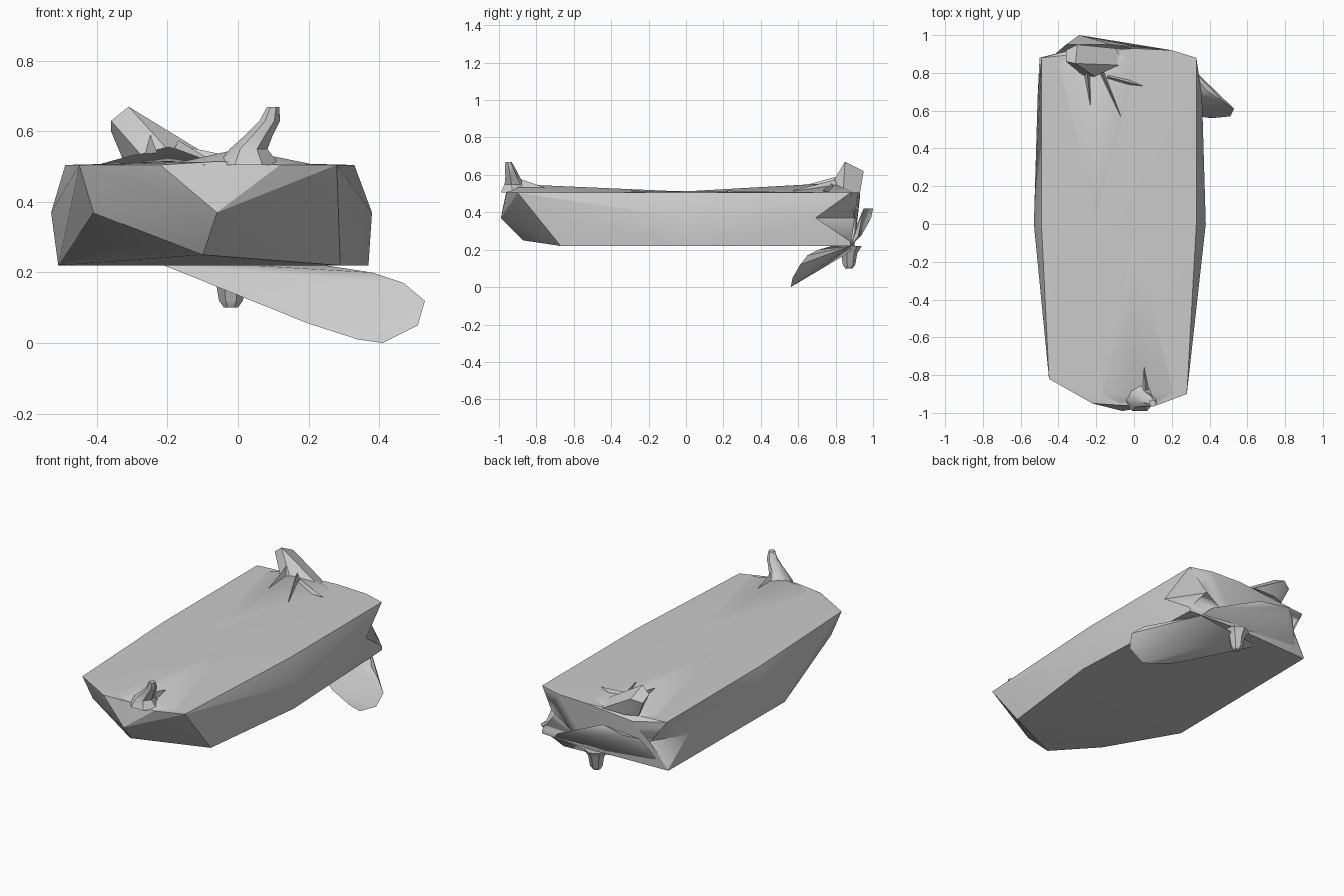
import bpy, bmesh, math
from mathutils import Vector

cube = bpy.data.objects.get("Cube")
if cube:
    bpy.data.objects.remove(cube, do_unlink=True)

grey = bpy.data.materials.new("plain grey")
grey.use_nodes = True
COLOUR = (0.6, 0.6, 0.6, 1)
grey.diffuse_color = COLOUR
grey.node_tree.nodes["Principled BSDF"].inputs["Base Color"].default_value = COLOUR

# Heights of the block's underside, side bulge and upper edge
low, mid, top = 0.22, 0.37, 0.505
crown = top + 0.01
# Sides of the block at the underside, bulge and upper edge
right_low, right_mid, right_top = -0.51, -0.53, -0.49
left_low, left_mid, left_top = 0.37, 0.38, 0.33
# Depths of the front corners and the rear corners
front, rear = -0.9, 0.88


def add_object(name, bm, smooth):
    """Turn a bmesh into a grey object, smooth below the given angle."""
    bmesh.ops.recalc_face_normals(bm, faces=bm.faces)
    mesh = bpy.data.meshes.new(name)
    bm.to_mesh(mesh)
    bm.free()
    mesh.materials.append(grey)
    obj = bpy.data.objects.new(name, mesh)
    bpy.context.collection.objects.link(obj)
    bpy.ops.object.select_all(action="DESELECT")
    obj.select_set(True)
    bpy.context.view_layer.objects.active = obj
    bpy.ops.object.shade_smooth_by_angle(angle=math.radians(smooth))
    return obj


def hull(name, points, smooth=30):
    """Faceted lump wrapped around a few points."""
    bm = bmesh.new()
    for p in points:
        bm.verts.new(p)
    out = bmesh.ops.convex_hull(bm, input=bm.verts)
    spare = {g for g in out["geom_interior"] + out["geom_unused"]
             if isinstance(g, bmesh.types.BMVert)}
    bmesh.ops.delete(bm, geom=list(spare), context="VERTS")
    return add_object(name, bm, smooth)


def stub(name, stations, sides=7):
    """Tapered tube through (centre, radius) stations."""
    bm = bmesh.new()
    rings = []
    for centre, radius in stations:
        ring = bmesh.ops.create_circle(bm, segments=sides, radius=radius)["verts"]
        bmesh.ops.translate(bm, verts=ring, vec=centre)
        rings.append(ring)
    for lower, upper in zip(rings, rings[1:]):
        for i in range(sides):
            j = (i + 1) % sides
            bm.faces.new((lower[i], lower[j], upper[j], upper[i]))
    bm.faces.new(rings[0])
    bm.faces.new(rings[-1])
    return add_object(name, bm, smooth=40)


# Long block with a pointed, undercut front and bulging sides
upper_face = [
    (-0.45, -0.82, top), (-0.22, -0.95, top), (-0.06, -0.96, crown), (0.12, -0.96, top),
    (0.28, front, top), (left_top, 0, top), (left_top, rear, top),
    (0.2, 0.92, top), (0, 0.93, top), (right_top, rear, top), (right_top, 0, top),
    (-0.1, 0, crown),
]
bulge = [
    (-0.06, -0.99, mid), (-0.41, -0.78, mid), (0.3, -0.68, mid),
    (right_mid, 0, mid), (left_mid, 0, mid),
    (right_low, 0.68, mid), (0.36, 0.68, mid), (-0.3, 0.93, 0.48),
]
underside = [
    (-0.1, -0.87, low + 0.03), (-0.33, -0.67, low + 0.05), (0.29, -0.67, low),
    (right_low, -0.2, low), (left_low, 0, low),
    (-0.5, rear, low), (left_top, rear, low), (0, 0.9, low),
]
body = hull("block_body", upper_face + bulge + underside, smooth=20)

# Triangular notches at the two rear side edges
for side, x, out in (("right", right_top, -1), ("left", left_top, 1)):
    notch = hull(side + "_notch_cutter", [
        (x, rear, top), (x + out * 0.01, rear, low + 0.01), (x + out * 0.03, 0.69, mid),
        (x - out * 0.11, 0.9, mid), (x + out * 0.12, 0.98, mid),
    ])
    notch.hide_render = True
    notch.hide_viewport = True
    cut = body.modifiers.new(side + "_notch", "BOOLEAN")
    cut.operation = "DIFFERENCE"
    cut.object = notch

# Low swellings of the upper face, each from a peak near a horn to a long tail
for name, x, y, inward, peak in (
    ("front_swelling", 0, -0.9, 1, 0.55),
    ("rear_swelling", -0.2, 0.85, -1, 0.56),
):
    hull(name, [
        (x, y, peak), (x, y + inward * 0.25, top + 0.03), (x, y + inward * 0.8, crown),
        (x - 0.2, y, top), (x + 0.22, y, top),
        (x - 0.1, y - inward * 0.06, top), (x + 0.1, y - inward * 0.06, top),
    ])

# Ridge across the rear face
hull("rear_ridge", [
    (-0.36, 0.95, 0.4), (-0.29, 1, 0.42), (-0.27, 0.99, mid), (-0.12, 0.95, 0.42),
    (-0.44, rear, low + 0.04), (0.2, 0.92, low + 0.05), (-0.1, 0.94, low + 0.06),
    (-0.1, rear, low), (0.25, rear, low),
], smooth=35)

# Broad paddle hanging from the rear underside
paddle_root = [
    (right_low + 0.3, 0.82, low), (0.04, 0.78, low), (0.25, rear, low),
    (-0.05, rear, low - 0.03), (0.38, 0.71, 0.2),
]
paddle_tip = [
    (0.2, 0.6, 0.055), (0.34, 0.57, 0.01), (0.41, 0.56, 0), (0.51, 0.57, 0.05),
    (0.53, 0.61, 0.12), (0.47, 0.65, 0.17),
]
hull("paddle", paddle_root + paddle_tip)

# Small knob beside the paddle root
knob = Vector((-0.02, 0.87, 0))
stub("under_knob", [
    (knob + Vector((0, 0, height)), radius)
    for height, radius in ((low, 0.07), (0.18, 0.045), (0.12, 0.035), (0.1, 0.02))
])

# Leaning horns on the upper face
stub("front_horn", [
    ((0.03, -0.91, top), 0.09), ((0.03, -0.92, 0.55), 0.055), ((0.06, -0.93, 0.59), 0.04),
    ((0.09, -0.94, 0.63), 0.03), ((0.1, -0.95, 0.67), 0.018),
])
horn_tip = [
    (-0.36, 0.86, 0.63), (-0.31, 0.85, 0.67), (-0.36, 0.92, 0.6), (-0.3, 0.95, 0.62),
]
horn_base = [
    (x, y, top) for x, y in
    ((-0.25, 0.77), (-0.16, 0.75), (-0.04, 0.84), (-0.1, 0.93), (-0.25, 0.93), (-0.32, 0.9))
]
hull("rear_horn", horn_tip + horn_base)

# Low creases spreading from the horn roots
for name, root, tip, rise in (
    ("rear_long_crease", (-0.25, 0.82), (-0.22, 0.53), 0.09),
    ("rear_inner_crease", (-0.17, 0.8), (-0.07, 0.57), 0.07),
    ("rear_side_crease", (-0.14, 0.78), (0.05, 0.73), 0.05),
    ("front_crease", (0.06, -0.88), (0.05, -0.7), 0.07),
):
    start, end = Vector((*root, top)), Vector((*tip, crown))
    across = (end - start).cross(Vector((0, 0, 1))).normalized() * 0.03
    peak = start + Vector((0, 0, rise))
    hull(name, [start + across, start - across, end, peak])
